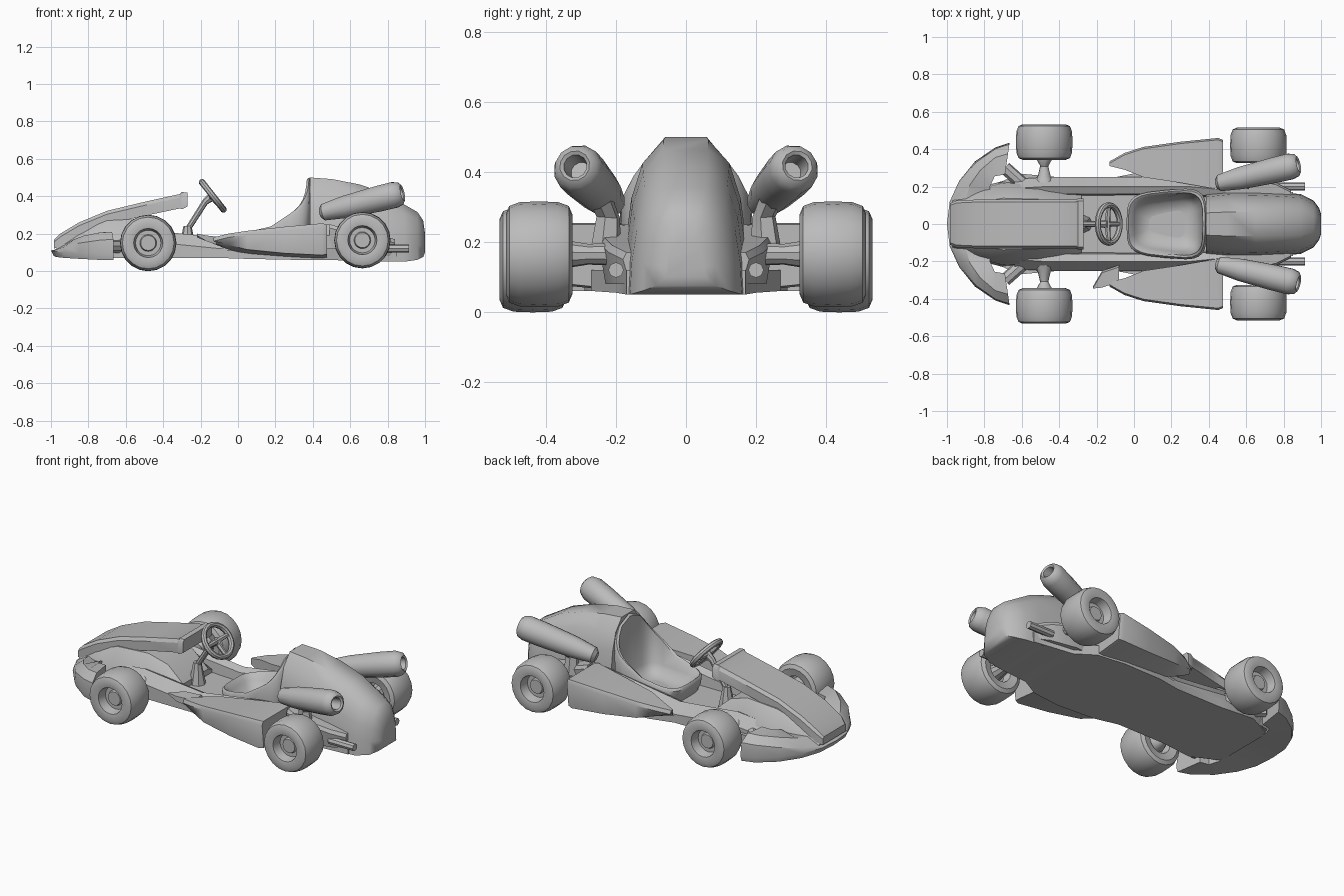
import bpy, bmesh, math
from mathutils import Vector

if "Cube" in bpy.data.objects:
    bpy.data.objects.remove(bpy.data.objects["Cube"])

grey = bpy.data.materials.new("body_grey")
grey.diffuse_color = (0.5, 0.5, 0.5, 1)
grey.use_nodes = True
grey.node_tree.nodes["Principled BSDF"].inputs["Base Color"].default_value = grey.diffuse_color


def finish(name, bm, angle=35):
    bmesh.ops.remove_doubles(bm, verts=bm.verts, dist=1e-5)
    bmesh.ops.recalc_face_normals(bm, faces=bm.faces)
    me = bpy.data.meshes.new(name)
    bm.to_mesh(me)
    bm.free()
    ob = bpy.data.objects.new(name, me)
    bpy.context.collection.objects.link(ob)
    me.materials.append(grey)
    bpy.ops.object.select_all(action='DESELECT')
    ob.select_set(True)
    bpy.context.view_layer.objects.active = ob
    bpy.ops.object.shade_smooth_by_angle(angle=math.radians(angle))
    return ob


def loft(name, rings, caps=True, loop=False, angle=35):
    """Skin closed rings; optionally join the last ring to the first."""
    bm = bmesh.new()
    vs = [[bm.verts.new(p) for p in r] for r in rings]
    n = len(vs[0])
    for i in range(len(vs) if loop else len(vs) - 1):
        a, b = vs[i], vs[(i + 1) % len(vs)]
        for j in range(n):
            bm.faces.new((a[j], a[(j + 1) % n], b[(j + 1) % n], b[j]))
    if caps and not loop:
        bm.faces.new(vs[0])
        bm.faces.new(vs[-1])
    return finish(name, bm, angle)


def tube(name, stations, sides=10):
    """Round tube through (point, radius) stations along a straight axis."""
    pts = [Vector(p) for p, r in stations]
    axis = (pts[0] - pts[1]).normalized()
    u = axis.orthogonal().normalized()
    v = axis.cross(u)
    rings = []
    for p, (_, r) in zip(pts, stations):
        rings.append([p + r * (math.cos(t) * u + math.sin(t) * v)
                      for t in (2 * math.pi * k / sides for k in range(sides))])
    return loft(name, rings)


def box_rings(rows, s=1, tuck=0, lift=0):
    """Sections: x, inner y, outer y, bottom z, top z; the outer lower edge can be tucked and lifted."""
    return [[(x, s * a, z0), (x, s * (b - tuck), z0 + lift), (x, s * b, z1 - .02), (x, s * (b - .01), z1),
             (x, s * a, z1)] for x, a, b, z0, z1 in rows]


def arch_rings(rows, shape):
    """Symmetric sections: x, half width, bottom z, top z; shape in fractions."""
    full = shape + [(-y, z) for y, z in reversed(shape)]
    return [[(x, hw * y, z0 + (z1 - z0) * z) for y, z in full] for x, hw, z0, z1 in rows]


# Wheels with dished hubs
TYRE = [(0.001, .05), (.04, .05), (.045, .035), (.068, .035), (.078, .088), (.115, .095), (.138, .085),
        (.149, .055), (.151, 0), (.149, -.055), (.138, -.085), (.115, -.095), (.07, -.085), (.06, -.04), (.001, -.04)]
for label, x, y, z in (("front", -.48, .438, .15), ("rear", .665, .42, .165)):
    for side, s in (("left", 1), ("right", -1)):
        loft(f"{label}_wheel_{side}",
             [[(x + r * math.cos(t), s * (y + w), z + r * math.sin(t))
               for t in (2 * math.pi * k / 20 for k in range(20))] for r, w in TYRE])

# Floor pan
loft("floor_pan", arch_rings([(-.78, .19, .07, .13), (-.62, .27, .07, .13), (-.4, .25, .07, .12),
                              (-.1, .25, .07, .11), (.05, .28, .065, .11), (.3, .29, .06, .11),
                              (.48, .27, .06, .12), (.6, .2, .055, .12), (.85, .17, .05, .12)],
                             [(1, 0), (1, 1)]))

# Nose underbody and raised panel
SOFT = [(1, 0), (.95, .5), (.6, 1)]
loft("nose_body", arch_rings([(-.97, .13, .08, .16), (-.85, .19, .08, .21), (-.7, .23, .08, .27),
                              (-.5, .22, .08, .28), (-.38, .2, .08, .24), (-.28, .2, .08, .15)], SOFT))
PANEL = [(1, 0), (1, .75), (.9, 1)]
loft("nose_panel", arch_rings([(-.985, .11, .12, .165), (-.95, .125, .13, .2), (-.85, .13, .19, .26),
                               (-.7, .13, .25, .322), (-.5, .13, .295, .37), (-.31, .13, .335, .412),
                               (-.3, .137, .33, .422), (-.27, .137, .345, .42)], PANEL))

# Wraparound front bumper: outer xy, inner xy, bottom z, top z
half = [(-1, 0, -.75, 0, .08, .15), (-.985, .12, -.75, .12, .075, .155), (-.935, .23, -.77, .17, .07, .17),
        (-.85, .335, -.77, .2, .065, .19), (-.74, .41, -.745, .255, .06, .205), (-.665, .435, -.69, .265, .06, .21)]
path = [(a, -b, c, -d, e, f) for a, b, c, d, e, f in reversed(half[1:])] + half
rings = []
for ox, oy, ix, iy, z0, z1 in path:
    def mix(t): return ox + (ix - ox) * t, oy + (iy - oy) * t
    rings.append([(*mix(.06), z0), (*mix(0), z0 + .03), (*mix(.05), z1 - .04),
                  (*mix(.35), z1), (*mix(1), z1), (*mix(1), z0)])
loft("front_bumper", rings)


# Seat tub: rounded ring, high at the back
def seat_ring(inset, depth=None, drop=0):
    ring = []
    for k in range(28):
        t = 2 * math.pi * k / 28
        c, s = math.cos(t), math.sin(t)
        c, s = (math.copysign(abs(v) ** .5, v) for v in (c, s))
        x = .175 + (.215 - inset) * c
        y = (.182 + .02 * c - inset) * s
        if depth is None:
            rise = max(0, min(1, (x - .17) / .19))
            z = .2 + .04 * min(1, max(0, x / .2)) + .26 * rise - 1.2 * rise * max(0, abs(y) - .06)
        else:
            z = depth
        ring.append((x, y, z - drop))
    return ring


loft("seat", [seat_ring(.03, .08), seat_ring(.005, .15), seat_ring(0, None, .012), seat_ring(.01),
              seat_ring(.022, None, .01), seat_ring(.04, .17), seat_ring(.07, .125), seat_ring(.12, .11)], angle=50)

# Engine cover and tail
COVER = [(1, 0), (.97, .3), (.88, .6), (.7, .84), (.36, 1)]
loft("engine_cover", arch_rings([(.385, .165, .07, .5), (.5, .178, .07, .492), (.65, .175, .06, .463),
                                 (.79, .168, .05, .415), (.89, .16, .05, .355), (.96, .125, .06, .315),
                                 (.99, .085, .075, .27), (1, .055, .1, .2)], COVER), angle=45)

# Steering column, rim and spokes
hub = Vector((-.135, 0, .402))
down = Vector((.13, 0, -.165)).normalized()
across = Vector((0, 1, 0))
axis = down.cross(across).normalized()
if axis.z < 0:
    axis = -axis
rings = []
for k in range(20):
    t = 2 * math.pi * k / 20
    d = down * math.cos(t) + across * math.sin(t) * 1.07
    rings.append([hub + d * (.095 + .015 * math.cos(a)) + axis * .017 * math.sin(a)
                  for a in (2 * math.pi * j / 8 for j in range(8))])
loft("steering_wheel", rings, loop=True)
for i, d in enumerate((across, -across, down)):
    tube(f"steering_spoke_{i + 1}", [(hub - axis * .01, .016), (hub + d * .094, .012)], 6)
tube("steering_column", [(hub, .025), (hub - axis * .05, .018), (Vector((-.29, 0, .19)), .016)], 8)
tube("column_mount", [((-.27, 0, .1), .05), ((-.27, 0, .24), .022)], 8)

# Mirrored parts
for side, s in (("left", 1), ("right", -1)):
    # Chassis side rail
    loft(f"side_rail_{side}", [[(x, s * (w - .1), .08), (x, s * w, .08), (x, s * w, z - .06),
                                (x, s * (w - .05), z), (x, s * (w - .09), z - .02)]
                               for x, w, z in ((-.64, .24, .2), (-.48, .25, .22), (-.3, .25, .2), (-.1, .25, .18),
                                               (.1, .25, .21), (.3, .25, .24), (.5, .23, .25))])
    # Side pod
    loft(f"side_pod_{side}", box_rings([(-.13, .31, .335, .145, .18), (-.05, .29, .38, .115, .2),
                                        (.05, .25, .412, .09, .215), (.25, .22, .44, .07, .237),
                                        (.45, .185, .46, .06, .255), (.475, .19, .45, .065, .25)], s, .015, .025))
    # Bumper bracket
    tube(f"bumper_bracket_{side}", [((-.69, s * .3, .13), .035), ((-.6, s * .22, .13), .035)], 8)
    # Axles
    tube(f"front_axle_{side}", [((-.48, s * .2, .14), .07), ((-.48, s * .255, .15), .035),
                                ((-.48, s * .31, .15), .022), ((-.48, s * .36, .15), .05),
                                ((-.48, s * .41, .15), .05)])
    tube(f"rear_axle_{side}", [((.665, s * .1, .165), .035), ((.665, s * .28, .165), .03),
                               ((.665, s * .4, .165), .05)])
    # Engine block and low tailpipe
    loft(f"engine_block_{side}", box_rings([(.49, .13, .24, .08, .25), (.6, .13, .25, .08, .22),
                                            (.76, .13, .22, .08, .19), (.84, .12, .18, .08, .17)], s, .02))
    tube(f"tailpipe_{side}", [((.75, s * .2, .12), .022), ((.915, s * .2, .12), .022)], 8)
    # Flared exhaust with an open end, and its support
    a, b = Vector((.44, s * .215, .31)), Vector((.88, s * .318, .418))
    tube(f"exhaust_{side}", [(a.lerp(b, t), r) for t, r in
                             ((0, .025), (.04, .046), (.3, .062), (.7, .071), (.9, .072),
                              (.97, .062), (1, .044), (.985, .034), (.82, .03))], 12)
    tube(f"exhaust_support_{side}", [((.6, s * .23, .17), .045), ((.6, s * .222, .27), .035),
                                     ((.66, s * .26, .36), .04)], 6)

# Small pointed step on one side
loft("side_step", box_rings([(-.22, -.345, -.335, .19, .2), (-.17, -.34, -.25, .16, .19),
                             (-.08, -.31, -.22, .13, .18)]))
